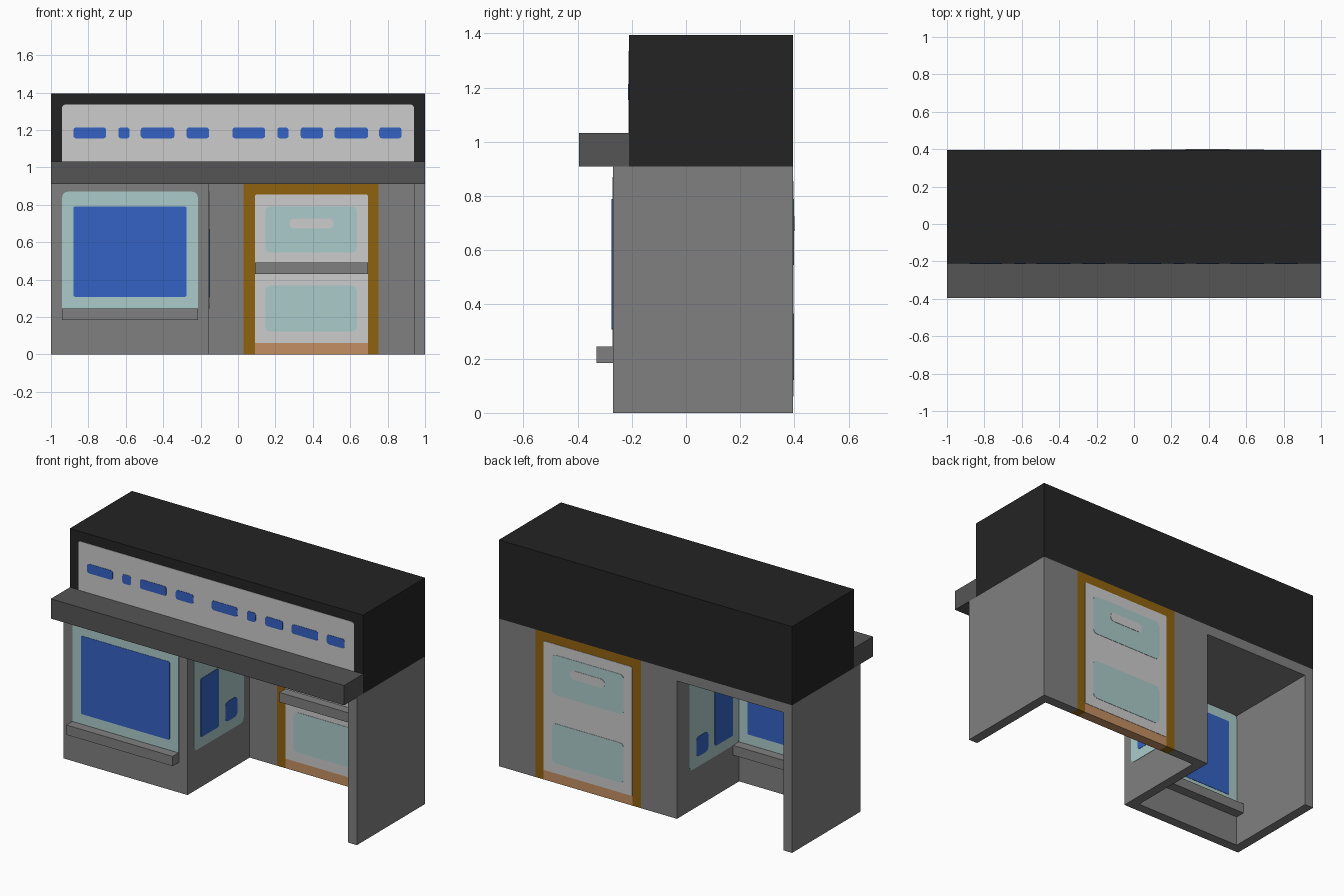
import bpy
import bmesh
import math

cube = bpy.data.objects.get("Cube")
if cube:
    bpy.data.objects.remove(cube, do_unlink=True)


def material(name, hex_code):
    """Flat material from an sRGB hex code."""
    rgb = []
    for i in (0, 2, 4):
        c = int(hex_code[i:i + 2], 16) / 255
        rgb.append(c / 12.92 if c <= 0.04045 else ((c + 0.055) / 1.055) ** 2.4)
    m = bpy.data.materials.new(name)
    m.use_nodes = True
    m.diffuse_color = (*rgb, 1)
    m.node_tree.nodes["Principled BSDF"].inputs["Base Color"].default_value = (*rgb, 1)
    return m


GREY = material("wall grey", "808080")
DARK = material("awning grey", "555555")
BLACK = material("roof black", "242424")
WHITE = material("panel white", "CCCCCC")
TEAL = material("glass teal", "ABCBCA")
BLUE = material("poster blue", "3562C4")
BROWN = material("frame brown", "90620F")
TAN = material("threshold tan", "C48F62")


def finish(name, bm, mat):
    bmesh.ops.recalc_face_normals(bm, faces=bm.faces)
    mesh = bpy.data.meshes.new(name)
    bm.to_mesh(mesh)
    bm.free()
    mesh.materials.append(mat)
    bpy.context.collection.objects.link(bpy.data.objects.new(name, mesh))


def box(name, x, y, z, mat):
    """Box from (min, max) pairs."""
    bm = bmesh.new()
    bmesh.ops.create_cube(bm, size=1)
    for v in bm.verts:
        v.co = [lo + (c + 0.5) * (hi - lo) for c, (lo, hi) in zip(v.co, (x, y, z))]
    finish(name, bm, mat)


def plate(name, axis, face, out, u, v, mat, level=1, top=0.0, bottom=0.0):
    """Thin rounded rectangle lying on a wall face; out is +1 or -1 along axis."""
    corners = ((u[1], v[1], top, 0), (u[0], v[1], top, 90),
               (u[0], v[0], bottom, 180), (u[1], v[0], bottom, 270))
    pts = []
    for cu, cv, r, start in corners:
        if r == 0:
            pts.append((cu, cv))
            continue
        mu = cu - r if cu == u[1] else cu + r
        mv = cv - r if cv == v[1] else cv + r
        for k in range(5):
            a = math.radians(start + 22.5 * k)
            pts.append((mu + r * math.cos(a), mv + r * math.sin(a)))
    bm = bmesh.new()
    rings = []
    for d in (face, face + out * 0.002 * level):
        rings.append([bm.verts.new((p, d, q) if axis == "y" else (d, p, q)) for p, q in pts])
    bm.faces.new(rings[0])
    bm.faces.new(rings[1])
    n = len(pts)
    for i in range(n):
        j = (i + 1) % n
        bm.faces.new((rings[0][i], rings[0][j], rings[1][j], rings[1][i]))
    finish(name, bm, mat)


BACK = 0.395       # rear plane
FRONT = -0.27      # front of the walls
T = 0.06           # wall thickness
TOP = 0.91         # wall height
ROOF_FRONT = -0.21

# Roof box and awning
box("roof_box", (-1, 1), (ROOF_FRONT, BACK), (TOP, 1.395), BLACK)
box("awning", (-1, 1), (-0.395, ROOF_FRONT), (TOP, 1.032), DARK)

# Sign board with a row of dashes
plate("sign_board", "y", ROOF_FRONT, -1, (-0.94, 0.94), (1.032, 1.335), WHITE, 1, 0.015)
dashes = [(-0.88, -0.705), (-0.64, -0.58), (-0.52, -0.34), (-0.275, -0.155), (-0.03, 0.145),
          (0.21, 0.27), (0.335, 0.455), (0.515, 0.695), (0.755, 0.875)]
for i, span in enumerate(dashes):
    plate(f"sign_dash_{i + 1}", "y", ROOF_FRONT, -1, span, (1.155, 1.213), BLUE, 2, 0.014, 0.014)

# Walls: booth on one side, open porch on the other
box("booth_front_wall", (-1, -0.155), (FRONT, FRONT + T), (0, TOP), GREY)
box("booth_outer_wall", (-1, -0.94), (FRONT + T, BACK), (0, TOP), GREY)
box("booth_inner_wall", (-0.215, -0.155), (FRONT + T, BACK), (0, TOP), GREY)
box("booth_ceiling", (-0.94, -0.215), (FRONT + T, BACK), (0.85, TOP), GREY)
box("porch_side_wall", (0.94, 1), (FRONT, BACK), (0, TOP), GREY)
box("back_wall_inner", (-0.155, 0.03), (BACK - T, BACK), (0, TOP), GREY)
box("back_wall_outer", (0.75, 0.94), (BACK - T, BACK), (0, TOP), GREY)

# Window sill running through the front wall
box("window_sill", (-0.94, -0.215), (FRONT - T, FRONT + 2 * T), (0.185, 0.245), GREY)

# Front window, on both wall faces
for side, face, out, top in (("outside", FRONT, -1, 0.87), ("inside", FRONT + T, 1, 0.85)):
    plate(f"front_window_{side}", "y", face, out, (-0.94, -0.215), (0.245, top), TEAL, 1, 0.03)
    plate(f"front_poster_{side}", "y", face, out, (-0.88, -0.275), (0.308, 0.79), BLUE, 2, 0.008, 0.008)

# Side window, on both faces of the inner wall
for side, face, out, top in (("outside", -0.155, 1, 0.87), ("inside", -0.215, -1, 0.85)):
    plate(f"side_window_{side}", "x", face, out, (-0.21, 0.275), (0.245, top), TEAL, 1, 0.03, 0.03)
    plate(f"side_poster_tall_{side}", "x", face, out, (-0.147, 0.03), (0.308, 0.67), BLUE, 2, 0.012, 0.012)
    plate(f"side_poster_small_{side}", "x", face, out, (0.095, 0.21), (0.308, 0.43), BLUE, 2, 0.025, 0.025)

# Door frame, threshold and leaf
DOOR = (0.09, 0.695)
WALL = (BACK - T, BACK)
box("door_jamb_inner", (0.03, DOOR[0]), WALL, (0, TOP), BROWN)
box("door_jamb_outer", (DOOR[1], 0.75), WALL, (0, TOP), BROWN)
box("door_header", DOOR, WALL, (0.82, TOP), BROWN)
box("door_threshold", DOOR, WALL, (0, 0.06), TAN)
box("door_leaf", DOOR, WALL, (0.06, 0.82), WHITE)

# Door details on both faces
for side, face, out in (("front", BACK - T, -1), ("back", BACK, 1)):
    plate(f"door_panel_{side}", "y", face, out, DOOR, (0.06, 0.855), WHITE, 1, 0.012)
    plate(f"door_upper_glass_{side}", "y", face, out, (0.147, 0.635), (0.545, 0.79), TEAL, 2, 0.025, 0.025)
    plate(f"door_lower_glass_{side}", "y", face, out, (0.147, 0.635), (0.122, 0.367), TEAL, 2, 0.025, 0.025)
    plate(f"door_label_{side}", "y", face, out, (0.275, 0.51), (0.672, 0.727), WHITE, 3, 0.026, 0.026)

# Push bar on the porch side of the door
box("door_push_bar", DOOR, (BACK - 2 * T, BACK - T), (0.43, 0.49), GREY)
